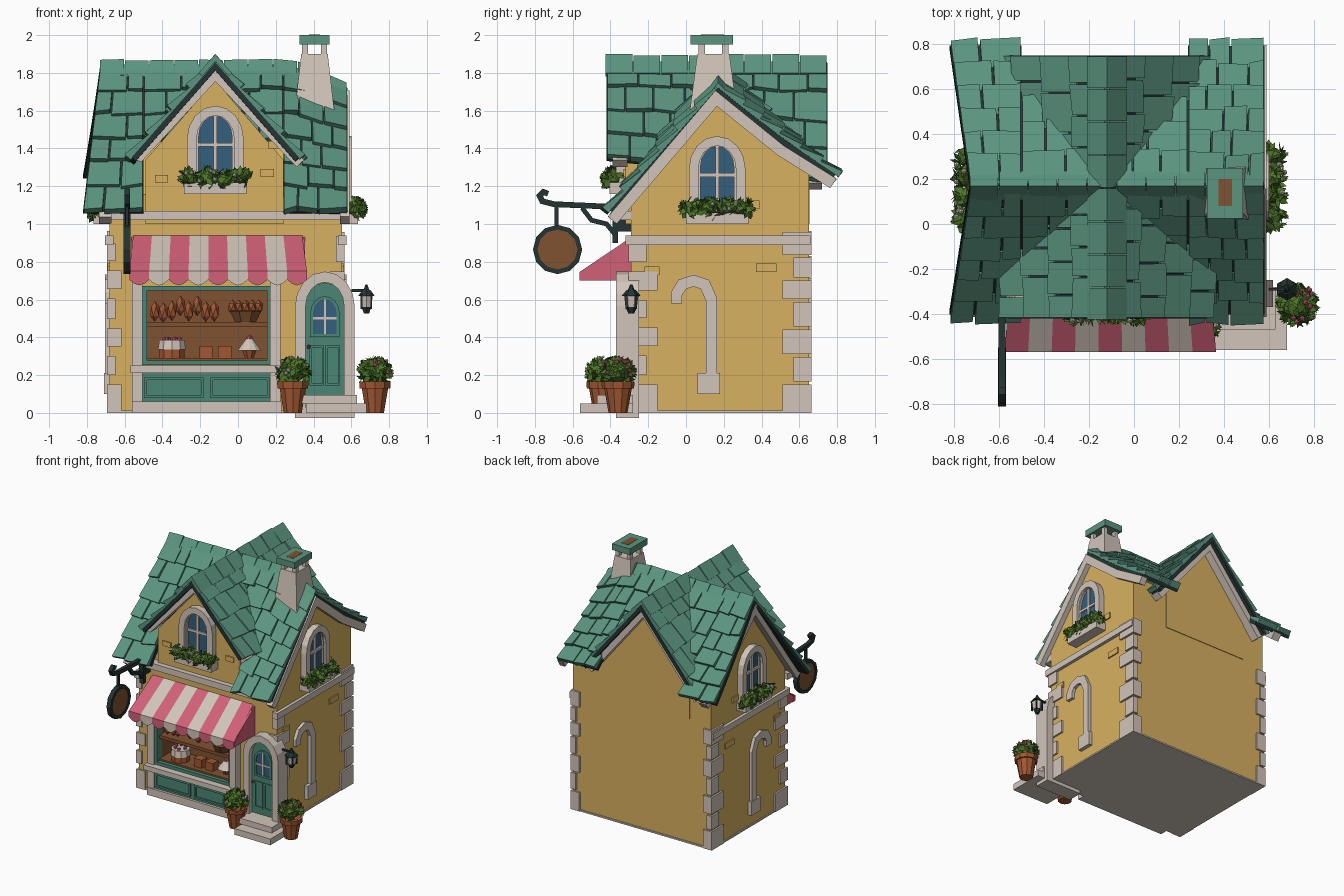
import bpy, bmesh, math, random
from mathutils import Matrix, Vector

if "Cube" in bpy.data.objects:
    bpy.data.objects.remove(bpy.data.objects["Cube"])
random.seed(4)
R = random.uniform
I4 = Matrix.Identity(4)

def material(name, r, g, b):
    m = bpy.data.materials.new(name)
    m.diffuse_color = (r, g, b, 1)
    m.use_nodes = True
    m.node_tree.nodes["Principled BSDF"].inputs["Base Color"].default_value = m.diffuse_color
    return m

YELLOW = material("yellow_plaster", .69, .44, .115)
ROOF = material("roof_green", .105, .30, .215)
DARK = material("dark_iron", .018, .034, .034)
CREAM = material("cream_stone", .64, .56, .49)
TEAL = material("door_teal", .07, .24, .175)
BLUE = material("window_blue", .032, .115, .205)
PINK = material("awning_pink", .64, .12, .19)
BROWN = material("brown_wood", .22, .085, .03)
CLAY = material("terracotta", .36, .095, .032)
LEAF = material("leaf_green", .075, .18, .022)

# ---------- helpers ----------
def finish(name, bm, mats, M=I4, recalc=True):
    bm.transform(M)
    if recalc:
        bmesh.ops.recalc_face_normals(bm, faces=bm.faces)
    me = bpy.data.meshes.new(name)
    bm.to_mesh(me)
    bm.free()
    for m in (mats if isinstance(mats, list) else [mats]):
        me.materials.append(m)
    ob = bpy.data.objects.new(name, me)
    bpy.context.collection.objects.link(ob)
    return ob

def add_loft(bm, A, B):
    a, b = [bm.verts.new(p) for p in A], [bm.verts.new(p) for p in B]
    n = len(a)
    bm.faces.new(a)
    bm.faces.new(b[::-1])
    return [bm.faces.new((a[i], b[i], b[(i+1) % n], a[(i+1) % n])) for i in range(n)]

def loft(name, A, B, mat, M=I4):
    bm = bmesh.new()
    add_loft(bm, A, B)
    return finish(name, bm, mat, M)

def prism(name, pts, y0, y1, mat, M=I4):
    return loft(name, [(x, y0, z) for x, z in pts], [(x, y1, z) for x, z in pts], mat, M)

def box(name, x0, x1, y0, y1, z0, z1, mat, M=I4):
    return prism(name, [(x0, z0), (x1, z0), (x1, z1), (x0, z1)], y0, y1, mat, M)

def ring(x, y, z, r, n):
    return [(x+r*math.cos(math.tau*(i+.5)/n), y+r*math.sin(math.tau*(i+.5)/n), z) for i in range(n)]

def cone(name, x, y, z0, z1, r0, r1, n, mat):
    return loft(name, ring(x, y, z0, r0, n), ring(x, y, z1, r1, n), mat)

def ribbon(name, path, w, y0, y1, mat, M=I4, closed=False):
    """Flat band of width w following a path in the local xz plane."""
    bm, rows, P, n = bmesh.new(), [], [Vector(p) for p in path], len(path)
    for i, p in enumerate(P):
        d0 = (p-P[i-1]).normalized() if closed or i else (P[1]-p).normalized()
        d1 = (P[(i+1) % n]-p).normalized() if closed or i < n-1 else d0
        t = (d0+d1).normalized()
        o = Vector((-t.y, t.x))*w/2/max(.55, t.dot(d0))
        l, r = p+o, p-o
        rows.append([bm.verts.new(v) for v in ((l.x, y0, l.y), (r.x, y0, r.y), (r.x, y1, r.y), (l.x, y1, l.y))])
    for i in range(n if closed else n-1):
        a, b = rows[i], rows[(i+1) % n]
        for k in range(4):
            bm.faces.new((a[k], a[(k+1) % 4], b[(k+1) % 4], b[k]))
    if not closed:
        bm.faces.new(rows[0])
        bm.faces.new(rows[-1])
    return finish(name, bm, mat, M)

def arch(w, h, z0, n=8):
    zc = z0+h-.6*w
    return [(-w/2, z0), (w/2, z0)] + [(w/2*math.cos(math.pi*i/n), zc+.6*w*math.sin(math.pi*i/n)) for i in range(n+1)]

def side(c, s):
    """Local x becomes world y; local -y points out along s on the x axis."""
    return Matrix(((0, -s, 0, c), (1, 0, 0, 0), (0, 0, 1, 0), (0, 0, 0, 1)))

def blobs(name, items, mat, M=I4):
    bm = bmesh.new()
    for c, s in items:
        bmesh.ops.create_icosphere(bm, subdivisions=1, radius=1, matrix=Matrix.Translation(c) @ Matrix.Diagonal((*s, 1)))
    return finish(name, bm, mat, M)

def foliage(name, c, r, n, flower, M=I4):
    c = Vector(c)
    blobs(name+"_core", [(c, [k*.8 for k in r])], LEAF, M)
    bm, buds = bmesh.new(), []
    for i in range(n):
        d = Vector((R(-1, 1), R(-1, 1), R(-.7, 1))).normalized()
        p = c+Vector([d[k]*r[k]*.8 for k in range(3)])
        t = (d.cross(Vector((R(-1, 1), R(-1, 1), R(-1, 1)))).normalized()+d*.5)*.04
        q = d.cross(t).normalized()*.017
        bm.faces.new([bm.verts.new(v) for v in (p-t*.4, p+t*.3+q, p+t, p+t*.3-q)])
        if i % 9 == 0 and d.z > -.2:
            buds.append((p+d*.012, (.013, .013, .013)))
    finish(name+"_leaves", bm, LEAF, M, False)
    blobs(name+"_flowers", buds, flower, M)

# ---------- walls with a display recess ----------
def gable(x, front, top, back):
    return [(x, -.29, .01), (x, .65, .01), (x, .65, back), (x, .16, top), (x, -.29, front)]
walls = loft("house_walls", gable(-.68, 1.16, 1.77, 1.35), gable(.55, 1.14, 1.67, 1.31), YELLOW)
cutter = box("display_cutter", -.49, .17, -.5, -.1, .26, .66, BROWN)
mod = walls.modifiers.new("display_recess", 'BOOLEAN')
mod.object, mod.solver = cutter, 'EXACT'
bpy.context.view_layer.objects.active = walls
bpy.ops.object.modifier_apply(modifier=mod.name)
bpy.data.objects.remove(cutter)
prism("cross_gable_wall", [(-.49, 1.0), (.24, 1.0), (.24, 1.34), (-.12, 1.76), (-.49, 1.34)], -.32, .655, YELLOW)
box("foundation", -.69, .56, -.3, .66, 0, .012, CREAM)
box("front_band", -.71, .55, -.36, -.28, 1.02, 1.07, CREAM)
for s, c in ((1, .55), (-1, -.68)):
    M = side(c, s)
    box("side_band", -.32, .66, -.025, .02, .89, .94, CREAM, M)
    # blind arch relief and loose bricks
    ribbon("blind_arch", [(-.05, .58), (-.05, .63), (-.02, .68), (.04, .7), (.1, .68), (.135, .6), (.135, .21)], .06, -.025, .01, CREAM, M)
    box("blind_arch_foot", .06, .18, -.03, .01, .1, .21, CREAM, M)
    for y, z, w in ((-.22, .73, .08), (.37, .745, .11), (.3, 1.08, .09)):
        box("brick", y, y+w, -.01, .01, z, z+.045, YELLOW, M)
for x, z in ((.12, 1.25), (.16, 1.4), (-.44, 1.22)):
    box("front_brick", x, x+.07, -.33, -.31, z, z+.04, YELLOW)

# quoins on the corners
for cx, sx in ((-.68, -1), (.55, 1)):
    for cy, sy in ((-.29, -1), (.65, 1)):
        z, k = 0, 0
        while z < .85:
            h = .15 if k == 0 else R(.09, .14)
            lx, ly = ((.09, .14), (.045, .08))[k % 2]
            xs, ys = sorted((cx+sx*.014, cx-sx*lx*.7)), sorted((cy+sy*.014, cy-sy*ly))
            box("quoin", *xs, *ys, z, z+h, CREAM)
            z, k = z+h+(.05 if sy < 0 else .015), k+1

# ---------- roof ----------
def ridge(x):
    return 1.835-.12*max(0, min(1, (x-.3)/.27))
def main_x(a, s):
    return a+min(0, (a+.5)/.23)*.09*s
def main_front(a, s):
    return Vector((main_x(a, s), .17-.57*s, ridge(a)-(ridge(a)-1.07)*s))
def main_back(a, s):
    return Vector((main_x(a, s), .17+.62*s, ridge(a)-(ridge(a)-1.26)*s*(1.12-.12*s)))
def cross(sign):
    def pos(a, s):
        t = (a+.42)/1.17
        return Vector((-.12+sign*(.44+.07*t)*s, a, 1.85-(.5+.12*t)*s))
    return pos

def shingles(name, pos, a0, a1, s1, rows, tile_w):
    def at(a, s, h):
        e = .01
        n = (pos(a+e, s)-pos(a-e, s)).cross(pos(a, s+e)-pos(a, s-e)).normalized()
        return pos(a, s)+n*(h if n.z > 0 else -h)
    base, tiles = bmesh.new(), bmesh.new()
    for r in range(rows):
        sa, sb = s1*r/rows, s1*(r+1)/rows
        n = max(2, round((a1-a0)/tile_w))
        cuts = [a0+(a1-a0)*k/n for k in range(n+1)]
        for k in range(1, n):
            cuts[k] += (a1-a0)/n*(.25*(-1)**r+R(-.12, .12))
        for u, v in zip(cuts, cuts[1:]):
            add_loft(base, [at(*p, -.025) for p in ((u, sa), (v, sa), (v, sb), (u, sb))],
                     [at(*p, .004) for p in ((u, sa), (v, sa), (v, sb), (u, sb))])
            g, d, e, h = .004, sb+R(.0, .03), sb+R(.0, .03), R(.034, .048)
            q = ((u+g, sa), (v-g, sa), (v-g, e), (u+g, d))
            add_loft(tiles, [at(*p, 0) for p in q], [at(*p, k) for p, k in zip(q, (.014, .014, h, h))])
    finish(name+"_underlay", base, DARK)
    finish(name+"_tiles", tiles, ROOF)

for label, pos, keep in (("front_roof", main_front, .5), ("back_roof", main_back, .6)):
    shingles(label+"_left", pos, -.73, -.5, 1, 6, .13)
    shingles(label+"_middle", pos, -.5, .24, keep, 3, .14)
    shingles(label+"_right", pos, .24, .58, 1, 6, .13)
for s in (-1, 1):
    shingles("cross_roof", cross(s), -.42, .75, 1, 4, .14)
# ridge caps
for i in range(10):
    a = -.73+i*.131
    z0, z1 = ridge(a)+R(.03, .04), ridge(a+.125)+R(.03, .04)
    def cap(x, z):
        return [(x, .17+dy, z+dz) for dy, dz in ((-.065, -.085), (0, 0), (.065, -.07), (.05, -.09), (0, -.04), (-.05, -.1))]
    loft("main_ridge_cap", cap(a, z0), cap(a+.126, z1), ROOF)
for i in range(8):
    a = -.425+i*.147
    ribbon("cross_ridge_cap", [(-.2, 1.79), (-.12, 1.878+R(-.006, .004)), (-.04, 1.79)], .025, a, a+.141, ROOF)
# bargeboards
ribbon("right_bargeboard", [(-.39, 1.02), (.16, 1.665), (.5, 1.39), (.78, 1.215)], .06, -.04, .01, CREAM, side(.55, 1))
ribbon("left_bargeboard", [(-.39, 1.02), (.16, 1.76), (.5, 1.44), (.78, 1.215)], .06, -.055, .01, CREAM, side(-.68, -1))
ribbon("front_bargeboard", [(-.56, 1.37), (-.52, 1.36), (-.12, 1.795), (.33, 1.32)], .055, -.39, -.31, CREAM)
ribbon("back_bargeboard", [(-.6, 1.2), (-.12, 1.79), (.36, 1.2)], .055, .65, .72, CREAM)

# ---------- chimney ----------
def rect(x0, x1, y0, y1, z):
    return [(x0, y0, z), (x1, y0, z), (x1, y1, z), (x0, y1, z)]
loft("chimney_stack", rect(.3, .51, .02, .27, 1.6), rect(.335, .475, .06, .23, 1.9), CREAM)
for x in (.34, .44):
    for y in (.065, .19):
        box("chimney_post", x, x+.03, y, y+.035, 1.89, 1.96, CREAM)
box("chimney_cap", .325, .485, .025, .25, 1.95, 2.0, ROOF)
box("chimney_flue", .375, .435, .08, .2, 1.995, 2.002, BROWN)

# ---------- arched windows with flower boxes ----------
def window(name, M, z):
    prism(name+"_glass", arch(.21, .34, z+.05), -.015, .01, BLUE, M)
    ribbon(name+"_surround", arch(.25, .37, z+.03), .05, -.05, .01, CREAM, M, True)
    ribbon(name+"_sash", arch(.195, .32, z+.06), .018, -.03, .0, CREAM, M, True)
    box(name+"_mullion", -.01, .01, -.028, 0, z+.06, z+.38, CREAM, M)
    box(name+"_crossbar", -.1, .1, -.028, 0, z+.21, z+.23, CREAM, M)
    box(name+"_flower_box", -.165, .165, -.085, .01, z-.04, z+.02, CREAM, M)
    for i in range(4):
        foliage(name+"_flowers", (-.135+i*.09, -.065, z+.035+R(-.01, .01)), (.06, .055, .05), 45, CREAM, M)
window("gable_window", Matrix.Translation((-.12, -.32, 0)), 1.2)
window("right_window", side(.55, 1) @ Matrix.Translation((.165, 0, 0)), 1.04)
window("left_window", side(-.68, -1) @ Matrix.Translation((.165, 0, 0)), 1.04)

# ---------- shop front ----------
box("display_back", -.49, .17, -.115, -.1, .26, .66, BROWN)
for x in (-.495, .165):
    box("display_side", x, x+.01, -.29, -.1, .26, .66, BROWN)
for z in (.265, .455):
    box("display_shelf", -.49, .17, -.31, -.1, z, z+.025, BROWN)
for x in (-.56, .17):
    box("display_post", x, x+.055, -.35, -.28, 0, .7, CREAM)
ribbon("display_frame", [(-.495, .265), (.165, .265), (.165, .66), (-.495, .66)], .025, -.34, -.28, TEAL, closed=True)
box("display_sill", -.57, .22, -.39, -.28, .21, .25, CREAM)
box("display_plinth", -.56, .23, -.36, -.28, 0, .06, CREAM)
box("display_base", -.52, .19, -.34, -.28, .05, .22, TEAL)
for x in (-.49, -.14):
    ribbon("base_panel", [(x, .085), (x+.3, .085), (x+.3, .18), (x, .18)], .014, -.35, -.33, TEAL, closed=True)
blobs("bread", [((-.44+i*.045, -.25+R(-.03, .03), .52+R(0, .05)), (.028, .03, .055)) for i in range(8)]
      + [((-.03+i*.035, -.25, .56), (.025, .03, .04)) for i in range(5)], CLAY)
cone("bread_basket", .04, -.25, .48, .54, .06, .09, 8, BROWN)
cone("cake_base", -.35, -.23, .29, .34, .07, .07, 10, CLAY)
cone("cake_icing", -.35, -.23, .335, .385, .077, .07, 10, CREAM)
blobs("cake_berries", [((-.35+.04*math.cos(i), -.23+.04*math.sin(i), .39), (.014,)*3) for i in range(6)], PINK)
for x in (-.17, -.07):
    box("treat_box", x-.035, x+.035, -.27, -.2, .29, .355, CLAY)
cone("cake_stand", .06, -.23, .29, .33, .025, .04, 8, CLAY)
cone("small_cake", .06, -.23, .33, .39, .065, .02, 10, CREAM)
blobs("small_cake_berry", [((.06, -.23, .395), (.02,)*3)], PINK)

# striped awning with scalloped valance
bm = bmesh.new()
for i in range(9):
    u0, u1 = i/9, (i+1)/9
    old = set(bm.faces)
    def pt(u, k, dz=0):
        y, z = ((-.29, .94), (-.57, .75))[k]
        return ((-.555+.895*u, -.575+.94*u)[k], y, z+dz)
    for d in (0, -.012):
        bm.faces.new([bm.verts.new(p) for p in (pt(u0, 0, d), pt(u0, 1, d), pt(u1, 1, d), pt(u1, 0, d))])
    edge = [(u0+(u1-u0)*t, -.045-.03*math.sin(math.pi*t)) for t in (0, .25, .5, .75, 1)]
    bm.faces.new([bm.verts.new(pt(u, 1, d)) for u, d in [(u1, 0), (u0, 0)]+edge])
    for f in set(bm.faces)-old:
        f.material_index = i % 2
finish("awning", bm, [PINK, CREAM], recalc=False)
for x, w in ((-.565, .01), (.345, .01)):
    prism("awning_side", [(-.29, .93), (-.565, .745), (-.565, .7), (-.29, .7)], 0, w, PINK, side(x, -1))

# ---------- door, steps, lantern ----------
D = Matrix.Translation((.46, -.3, 0))
prism("door", arch(.23, .61, .08), -.03, .02, TEAL, D)
ribbon("door_surround", arch(.26, .72, .0), .055, -.07, .05, CREAM, D, True)
prism("door_glass", arch(.14, .2, .41), -.036, 0, BLUE, D)
ribbon("door_glass_frame", arch(.14, .2, .41), .016, -.042, 0, TEAL, D, True)
box("door_mullion", -.006, .006, -.042, 0, .41, .6, CREAM, D)
box("door_crossbar", -.065, .065, -.042, 0, .495, .507, CREAM, D)
for x in (-.075, .01):
    ribbon("door_panel", [(x, .15), (x+.065, .15), (x+.065, .35), (x, .35)], .012, -.038, 0, TEAL, D, True)
blobs("door_knob", [((.375, -.345, .35), (.012,)*3)], BROWN)
box("lower_step", .36, .68, -.56, -.28, 0, .05, CREAM)
box("upper_step", .34, .63, -.47, -.28, .05, .095, CREAM)
for n, z0, z1, r0, r1, m in (("base", .525, .56, .015, .03, DARK), ("glass", .56, .62, .03, .038, CREAM),
                             ("hood", .62, .65, .05, .025, DARK), ("tip", .65, .68, .018, .006, DARK)):
    cone("lantern_"+n, .68, -.29, z0, z1, r0, r1, 6, m)
for i in range(4):
    x, y = ring(.68, -.29, 0, .036, 4)[i][:2]
    box("lantern_bar", x-.005, x+.005, y-.005, y+.005, .55, .63, DARK)
box("lantern_arm", .6, .68, -.295, -.285, .64, .655, DARK)

# ---------- flower pots ----------
for x, y, m in ((.29, -.44, CREAM), (.725, -.36, PINK)):
    cone("pot", x, y, 0, .14, .05, .075, 10, CLAY)
    cone("pot_rim", x, y, .13, .165, .085, .088, 10, CLAY)
    foliage("pot_plant", (x, y, .215), (.095, .095, .08), 130, m)

# ---------- hanging sign ----------
S = side(-.587, 1)
box("sign_wall_plate", -.39, -.36, -.018, .018, .9, 1.13, DARK, S)
box("sign_plate_mount", -.38, -.28, -.012, .012, .96, 1.06, DARK, S)
ribbon("sign_arm", [(-.37, 1.09), (-.7, 1.105), (-.76, 1.12), (-.775, 1.15), (-.755, 1.17), (-.73, 1.16)], .03, -.015, .015, DARK, S)
ribbon("sign_brace", [(-.38, .95), (-.42, 1.0), (-.5, 1.02), (-.55, 1.085)], .025, -.012, .012, DARK, S)
box("sign_hanger", -.695, -.675, -.008, .008, .98, 1.1, DARK, S)
disc = [(-.68+.118*math.cos(math.tau*i/12), .865+.118*math.sin(math.tau*i/12)) for i in range(12)]
prism("sign_board", disc, -.012, .012, BROWN, S)
ribbon("sign_rim", disc, .024, -.018, .018, DARK, S, True)
